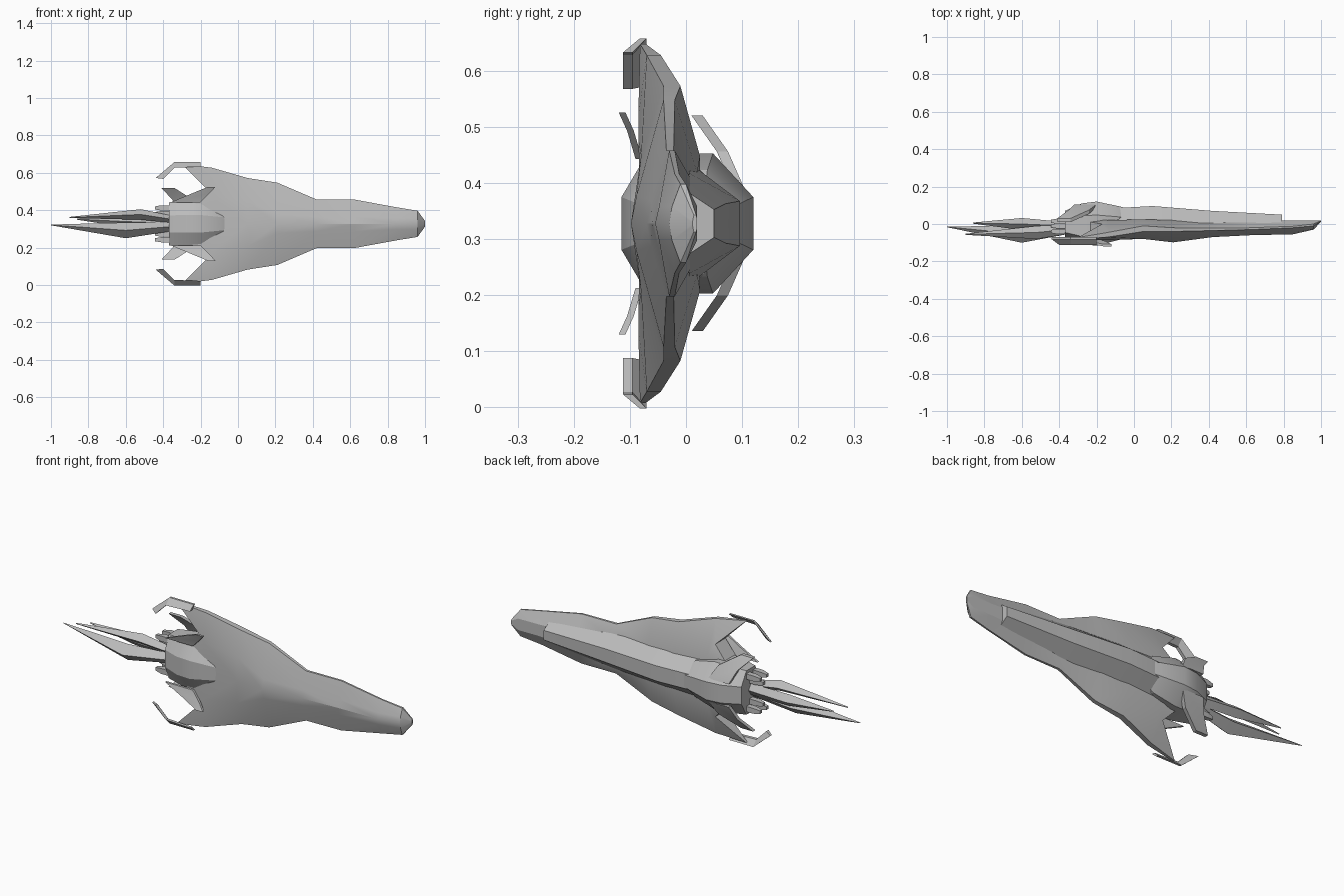
import bpy, bmesh, math
from mathutils import Matrix

old = bpy.data.objects.get("Cube")
if old:
    bpy.data.objects.remove(old)

MID = 0.3275  # height of the symmetry plane; local z is the half-span

grey = bpy.data.materials.new("hull grey")
grey.use_nodes = True
colour = (0.5, 0.5, 0.5, 1)
grey.diffuse_color = colour
grey.node_tree.nodes["Principled BSDF"].inputs["Base Color"].default_value = colour


def loft(name, rings, half=False, mirror=True, angle=25):
    """Skin rings of (x, y, z); half rings run from the front to the back centre line."""
    bm = bmesh.new()
    rows = [[bm.verts.new(p) for p in ring] for ring in rings]
    n = len(rows[0])
    for a, b in zip(rows, rows[1:]):
        for i in range(n - 1 if half else n):
            j = (i + 1) % n
            bm.faces.new((a[i], a[j], b[j], b[i]))
    for row in (rows[0], rows[-1]):
        if half:
            for k in range(n // 2 - 1):
                bm.faces.new((row[k], row[k + 1], row[n - 2 - k], row[n - 1 - k]))
        else:
            bm.faces.new(row)
    if mirror:
        bmesh.ops.mirror(bm, geom=bm.verts[:] + bm.edges[:] + bm.faces[:],
                         matrix=Matrix.Identity(4), merge_dist=0.0005, axis='Z')
    bmesh.ops.remove_doubles(bm, verts=bm.verts, dist=0.0002)
    bmesh.ops.dissolve_degenerate(bm, edges=bm.edges, dist=0.0001)
    bmesh.ops.recalc_face_normals(bm, faces=bm.faces)
    mesh = bpy.data.meshes.new(name)
    bm.to_mesh(mesh)
    bm.free()
    mesh.materials.append(grey)
    obj = bpy.data.objects.new(name, mesh)
    obj.location.z = MID
    bpy.context.collection.objects.link(obj)
    bpy.ops.object.select_all(action='DESELECT')
    obj.select_set(True)
    bpy.context.view_layer.objects.active = obj
    bpy.ops.object.shade_smooth_by_angle(angle=math.radians(angle))
    return obj


# Hull: x, ridge y, crease span and y, edge span and two ys, back span and y
hull = [
    (1.0, .012, .005, .012, .015, .014, .018, .008, .02),
    (.96, -.03, .03, -.025, .07, -.01, 0, .03, .02),
    (.85, -.055, .03, -.048, .088, -.02, -.012, .03, .018),
    (.62, -.06, .04, -.05, .13, -.03, -.02, .04, .02),
    (.42, -.07, .04, -.062, .13, -.035, -.022, .06, .02),
    (.21, -.098, .05, -.088, .22, -.04, -.02, .09, .02),
    (.05, -.08, .12, -.08, .245, -.04, -.01, .12, .025),
    (-.14, -.08, .15, -.085, .30, -.07, -.045, .13, .02),
]
rings = [[(x, yr, 0), (x, yc, sc), (x, ya, se), (x, yb, se), (x, yk, sk), (x, yk, 0)]
         for x, yr, sc, yc, se, ya, yb, sk, yk in hull]
# Notched trailing edge of the wings
rings.append([(-.35, -.06, 0), (-.17, -.085, .19), (-.3, -.082, .32),
              (-.3, -.072, .32), (-.17, 0, .19), (-.35, .03, 0)])
loft("hull", rings, half=True)

# Raised spine on the back: x, top y, top half-width, base y, base half-width
spine = [(.79, .05, .025, .005, .055), (.42, .07, .035, .005, .09),
         (.1, .096, .04, .01, .105), (-.1, .085, .04, .01, .11)]
loft("spine", [[(x, 0, 0), (x, yb, sb), (x, yt, st), (x, yt, 0)]
               for x, yt, st, yb, sb in spine], half=True)

# Rear engine pod: x, front y, front half-width, side half-width, back y, back half-width
pod = [(-.04, -.06, .03, .06, .085, .03), (-.08, -.085, .035, .095, .095, .035),
       (-.2, -.115, .047, .125, .12, .047), (-.28, -.11, .047, .122, .11, .047),
       (-.37, -.075, .045, .115, .07, .045)]
loft("engine_pod", [[(x, yf, 0), (x, yf, sf), (x, yf * .6, s), (x, yb * .4, s),
                     (x, yb, sb), (x, yb, 0)] for x, yf, sf, s, yb, sb in pod], half=True)


def plate(name, path, thick):
    """Thin blade through stations of (front x, rear x, y, z)."""
    loft(name, [[(a, y, z), (a, y + thick, z), (b, y + thick, z), (b, y, z)]
                for a, b, y, z in path])


# Wing tips with hooks swept rearward and inward
tip = [(-.2, .33, .305), (-.34, .33, .3), (-.44, .245, .24)]
loft("wing_tip", [[(x, -.082, s), (x, -.07, s), (x + .04 * (x < -.4), -.095, t),
                   (x + .04 * (x < -.4), -.112, t)] for x, s, t in tip])

# Fins: the front pair lean forward, the back pair are bent and sweep rearward
plate("front_fin", [(-.2, -.36, -.09, .115), (-.15, -.24, -.105, .165),
                    (-.12, -.16, -.12, .198)], .012)
plate("back_fin", [(-.2, -.32, .085, .06), (-.24, -.35, .055, .128),
                   (-.34, -.41, .01, .192)], .02)

# Small thruster nozzles
for name, y, z in (("front_nozzle", -.04, .085), ("back_nozzle", .015, .085),
                   ("inner_nozzle", -.01, .055)):
    loft(name, [[(x, y + r * dy, z + r * dz) for dy, dz in ((-1, -1), (1, -1), (1, 1), (-1, 1))]
                for x, r in ((-.35, .014), (-.41, .014), (-.445, .008))])


# Trailing exhaust made of three tapered blades: x, y, z, half-depth, half-height
def blade(name, stations):
    loft(name, [[(x, y - ry, z), (x, y, z + rz), (x, y + ry, z), (x, y, z - rz)]
                for x, y, z, ry, rz in stations], mirror=False)


blade("exhaust_long", [(-1, -.015, -.006, .002, .002), (-.6, -.055, -.035, .045, .042),
                       (-.36, -.03, -.015, .025, .025)])
blade("exhaust_side", [(-.9, -.055, .034, .003, .003), (-.52, -.045, .05, .035, .028),
                       (-.36, -.03, .025, .025, .02)])
blade("exhaust_back", [(-.86, .005, .025, .003, .003), (-.6, 0, .012, .032, .03),
                       (-.36, -.01, .005, .02, .03)])
